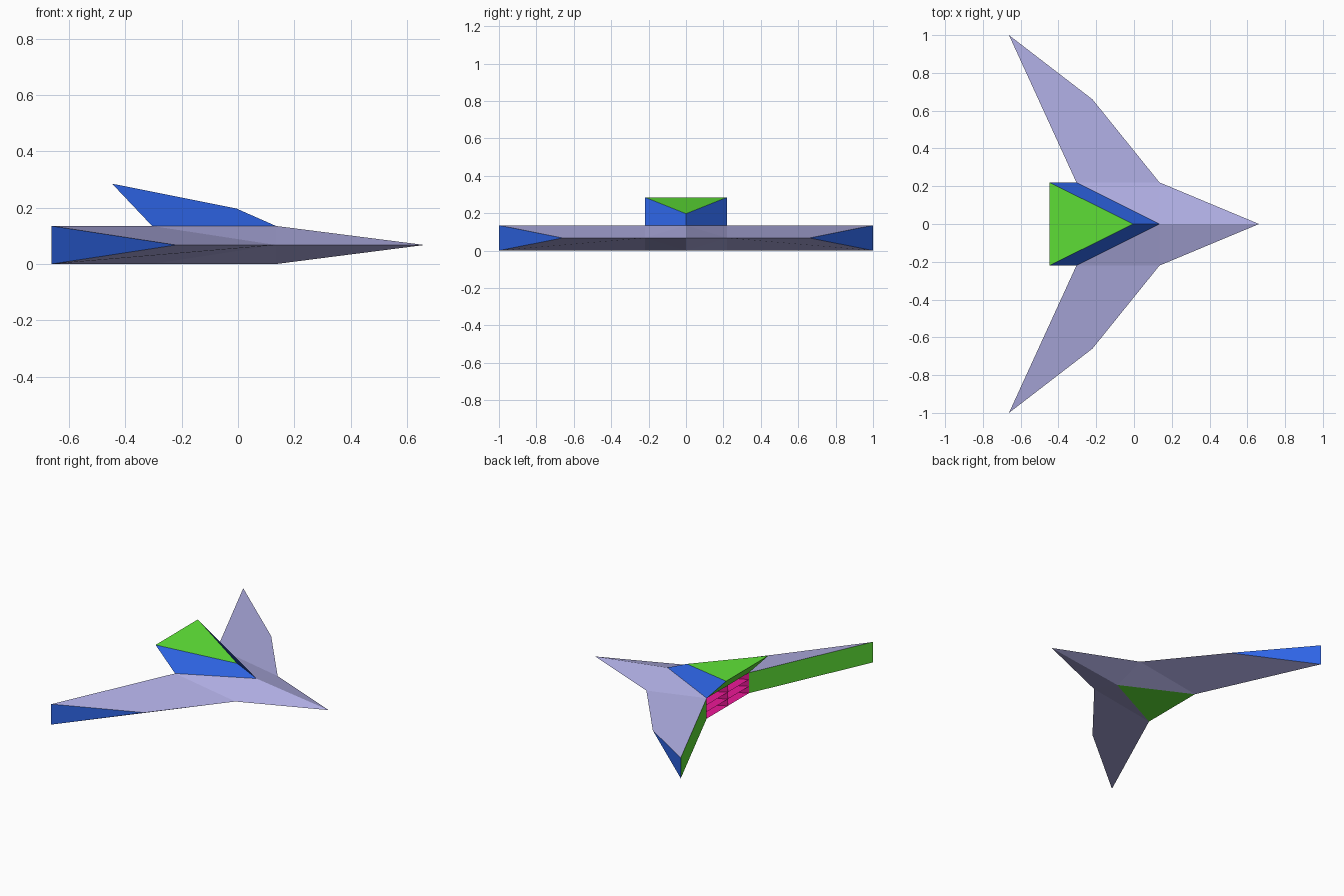
import bpy, bmesh
from mathutils import Vector

if "Cube" in bpy.data.objects:
    bpy.data.objects.remove(bpy.data.objects["Cube"])


def material(name, rgb):
    m = bpy.data.materials.new(name)
    m.diffuse_color = (*rgb, 1)
    m.use_nodes = True
    m.node_tree.nodes["Principled BSDF"].inputs["Base Color"].default_value = m.diffuse_color
    return m


LAVENDER, BLUE, GREEN, MAGENTA = range(4)
MATS = [material("lavender", (0.45, 0.44, 0.80)), material("blue", (0.03, 0.14, 0.85)),
        material("green", (0.12, 0.80, 0.04)), material("magenta", (0.90, 0.01, 0.33))]


def build(name, faces):
    """faces: (points, outward hint, material); each is turned to follow its hint."""
    bm = bmesh.new()
    for pts, hint, mat in faces:
        a, b = Vector(pts[2]) - Vector(pts[0]), Vector(pts[-1]) - Vector(pts[1])
        if a.cross(b).dot(Vector(hint)) < 0:
            pts = (pts[0], *reversed(pts[1:]))     # keep first corner
        f = bm.faces.new([bm.verts.new(p) for p in pts])
        f.material_index = mat
    bmesh.ops.remove_doubles(bm, verts=bm.verts, dist=1e-5)
    bm.normal_update()
    me = bpy.data.meshes.new(name)
    bm.to_mesh(me)
    bm.free()
    for m in MATS:
        me.materials.append(m)
    ob = bpy.data.objects.new(name, me)
    bpy.context.collection.objects.link(ob)
    return ob


def tri_hint(pts, hint, mat):
    a, b, c = map(Vector, pts)
    n = (b - a).cross(c - a)
    return (pts if n.dot(Vector(hint)) > 0 else pts[::-1]), n * (1 if n.dot(Vector(hint)) > 0 else -1), mat


H, MID = 0.135, 0.0675          # hull height and leading-edge height
UP, DOWN, BACK = (0, 0, 1), (0, 0, -1), (-1, 0, 0)

# Hull with swept wings: both sides, upper and lower skins
hull = []
for s in (1, -1):
    nose, shoulder = (0.662, 0, MID), (0.135, s * 0.22, MID)
    bend = (-0.22, s * 0.66, MID)
    for z, hint in ((H, UP), (0, DOWN)):
        crest, root, tip = (0.135, 0, z), (-0.305, s * 0.22, z), (-0.662, s, z)
        belly = GREEN if z == 0 else LAVENDER
        # Wing quad starts at the corner its fold runs from
        wing = (root, tip, bend, shoulder) if z else (shoulder, root, tip, bend)
        hull += [tri_hint((nose, crest, shoulder), hint, LAVENDER),
                 tri_hint((crest, root, shoulder), hint, LAVENDER),
                 (wing, hint, LAVENDER),
                 tri_hint((crest, root, (-0.305, 0, z)), hint, belly)]
    # Wing tip and trailing edge
    hull += [tri_hint(((-0.662, s, H), (-0.662, s, 0), bend), (0, s, 0), BLUE),
             (((-0.305, s * 0.22, 0), (-0.305, s * 0.22, H),
               (-0.662, s, H), (-0.662, s, 0)), BACK, GREEN)]
build("hull_and_wings", hull)

# Raised wedge deck with overhanging rear
front_low, front_top = (0.135, 0, H), (-0.006, 0, 0.197)
low = {s: (-0.305, s * 0.22, H) for s in (1, -1)}
top = {s: (-0.447, s * 0.22, 0.285) for s in (1, -1)}
deck = [tri_hint((front_top, top[1], top[-1]), UP, GREEN),
        ((low[1], low[-1], top[-1], top[1]), (-1, 0, -1), GREEN)]
for s in (1, -1):
    deck.append(((front_low, low[s], top[s], front_top), (0, s, 0), BLUE))
build("raised_deck", deck)

# Engine exhausts: grid of recessed pyramids filling the rear opening
COLS, ROWS = 2, 3
cells = []
for i in range(COLS):
    for j in range(ROWS):
        y0, y1 = (-0.22 + 0.44 * k / COLS for k in (i, i + 1))
        z0, z1 = (H * k / ROWS for k in (j, j + 1))
        ring = [(-0.305, y0, z0), (-0.305, y1, z0), (-0.305, y1, z1), (-0.305, y0, z1)]
        apex = (-0.195, (y0 + y1) / 2, (z0 + z1) / 2)
        cells += [tri_hint((ring[k], ring[(k + 1) % 4], apex), BACK, MAGENTA) for k in range(4)]
build("engine_exhausts", cells)
